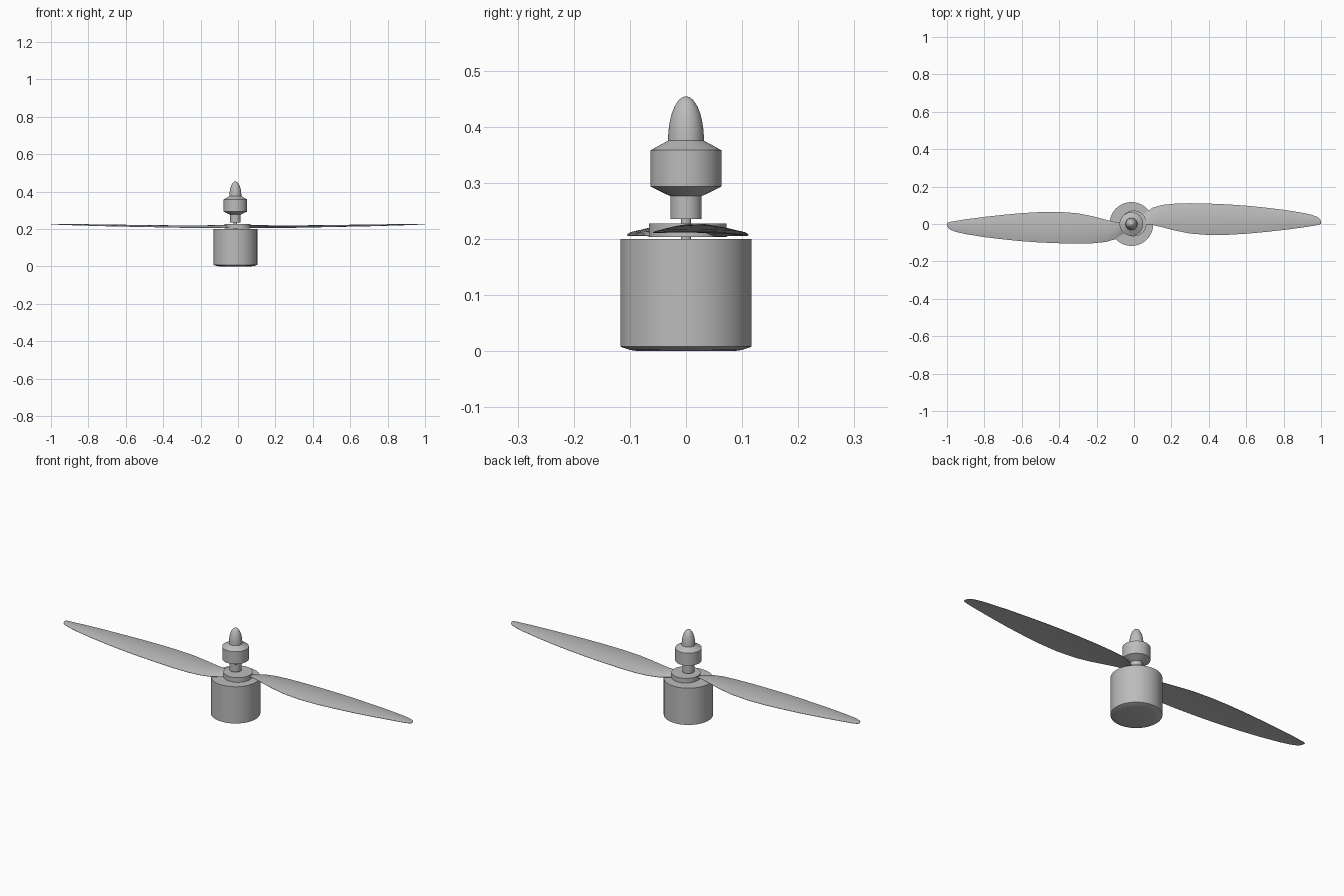
import bpy, bmesh, math
from mathutils import Matrix

cube = bpy.data.objects.get("Cube")
if cube:
    bpy.data.objects.remove(cube, do_unlink=True)

grey = bpy.data.materials.new("light_grey")
grey.use_nodes = True
colour = (0.5, 0.5, 0.5, 1)
grey.diffuse_color = colour
grey.node_tree.nodes["Principled BSDF"].inputs["Base Color"].default_value = colour

AXIS = (-0.014, 0)      # motor axis
HUB = (-0.002, 0.003)   # propeller axis


def finish(name, bm, angle=25):
    bmesh.ops.recalc_face_normals(bm, faces=bm.faces)
    mesh = bpy.data.meshes.new(name)
    bm.to_mesh(mesh)
    bm.free()
    obj = bpy.data.objects.new(name, mesh)
    bpy.context.collection.objects.link(obj)
    mesh.materials.append(grey)
    bpy.ops.object.select_all(action="DESELECT")
    obj.select_set(True)
    bpy.context.view_layer.objects.active = obj
    bpy.ops.object.shade_smooth_by_angle(angle=math.radians(angle))
    return obj


def loft(bm, rings):
    """Skin closed rings of points and cap both ends."""
    rings = [[bm.verts.new(p) for p in ring] for ring in rings]
    n = len(rings[0])
    for a, b in zip(rings, rings[1:]):
        for i in range(n):
            j = (i + 1) % n
            bm.faces.new((a[i], a[j], b[j], b[i]))
    bm.faces.new(rings[0])
    bm.faces.new(rings[-1])


def turned(name, profile, centre, sides=64):
    """Turn a (radius, height) profile about a vertical axis."""
    bm = bmesh.new()
    turn = [2 * math.pi * i / sides for i in range(sides)]
    loft(bm, [[(centre[0] + r * math.cos(t), centre[1] + r * math.sin(t), z)
               for t in turn] for r, z in profile])
    return finish(name, bm)


# Motor, shaft, hub and propeller adapter
turned("motor_can", [(0.085, 0), (0.1, 0.002), (0.117, 0.008), (0.117, 0.2)], AXIS)
turned("shaft", [(0.009, 0.19), (0.009, 0.24)], AXIS, 32)
turned("propeller_hub", [(0.069, 0.203), (0.069, 0.227)], HUB)
turned("adapter", [(0.028, 0.235), (0.028, 0.276), (0.063, 0.293),
                   (0.063, 0.358), (0.032, 0.375)], AXIS)
dome = [(0.032 * math.cos(t), 0.375 + 0.079 * math.sin(t))
        for t in [math.radians(87 * i / 14) for i in range(15)]]
turned("spinner_nose", dome, AXIS)

# Blade stations: x, leading y, trailing y, leading z, trailing z
stations = [
    (0.03, 0.035, -0.02, 0.205, 0.220), (0.065, 0.060, -0.005, 0.205, 0.221),
    (0.10, 0.084, -0.008, 0.206, 0.219), (0.15, 0.099, -0.02, 0.206, 0.217),
    (0.22, 0.106, -0.038, 0.206, 0.214), (0.30, 0.108, -0.054, 0.207, 0.212),
    (0.40, 0.106, -0.062, 0.209, 0.211), (0.50, 0.102, -0.061, 0.211, 0.212),
    (0.60, 0.095, -0.055, 0.213, 0.214), (0.70, 0.085, -0.046, 0.215, 0.216),
    (0.80, 0.073, -0.035, 0.218, 0.219), (0.90, 0.057, -0.022, 0.221, 0.222),
    (0.95, 0.046, -0.014, 0.223, 0.223), (0.98, 0.035, -0.009, 0.224, 0.224),
    (0.994, 0.024, -0.005, 0.225, 0.225), (1.0, 0.010, -0.001, 0.225, 0.225)]


def blade_section(x, lead, trail, lead_z, trail_z, steps=10):
    """Thin arched section: over the top, then back underneath."""
    chord = lead - trail
    top, under = [], []
    for i in range(steps + 1):
        f = i / steps
        y, z = lead + f * (trail - lead), lead_z + f * (trail_z - lead_z)
        arch = 4 * f * (1 - f) * chord
        top.append((x, y, z + 0.055 * arch + 0.0008))
        under.append((x, y, z + 0.012 * arch - 0.0008))
    return top + under[::-1]


for name, half_turn in (("left_blade", 0), ("right_blade", math.pi)):
    bm = bmesh.new()
    loft(bm, [blade_section(*s) for s in stations])
    spin = Matrix.Rotation(half_turn, 4, "Z")
    bmesh.ops.transform(bm, matrix=Matrix.Translation((0, HUB[1], 0)) @ spin, verts=bm.verts)
    finish(name, bm, 40)
